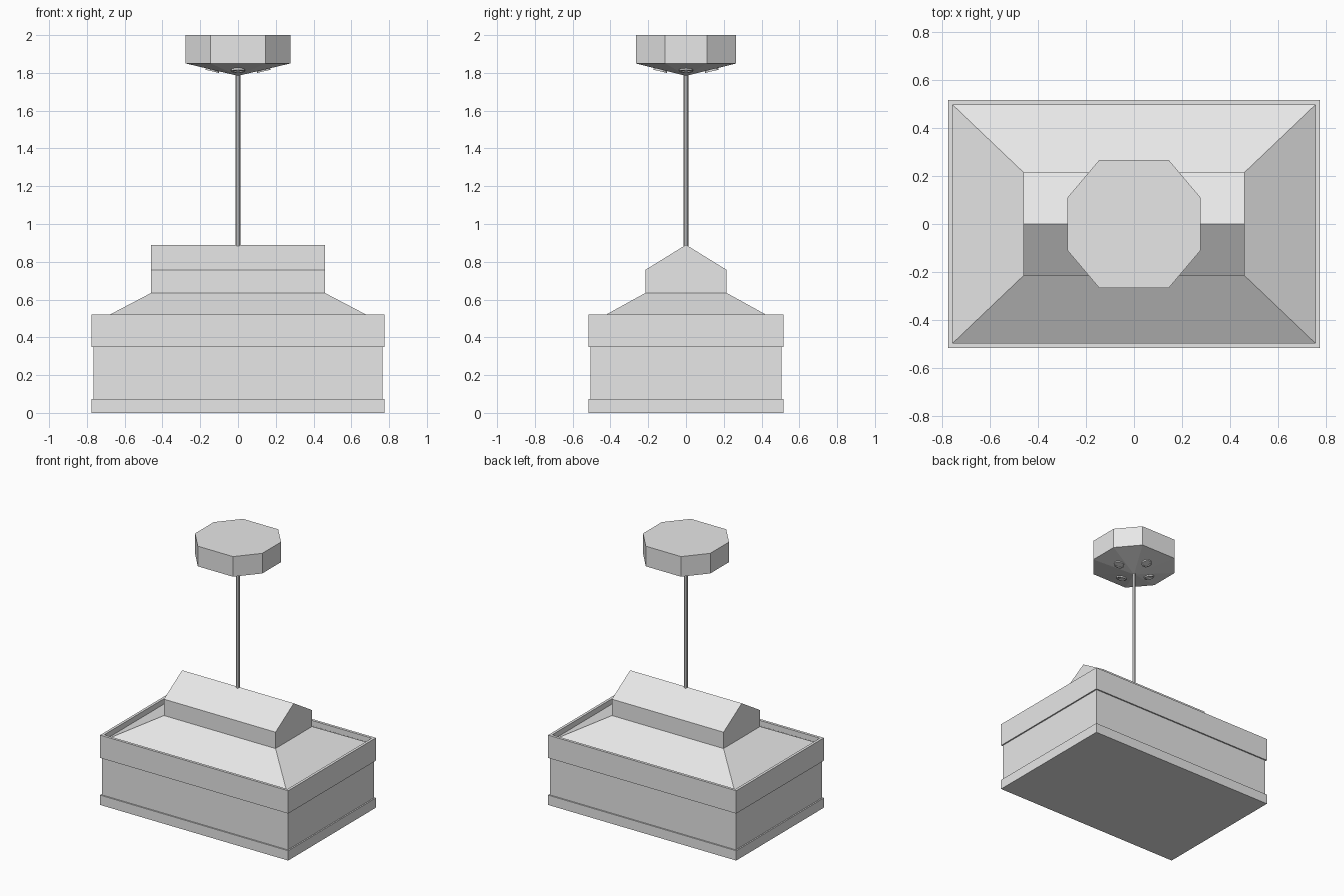
import bpy, bmesh, math
from mathutils import Vector, Matrix

if "Cube" in bpy.data.objects:
    bpy.data.objects.remove(bpy.data.objects["Cube"])

grey = bpy.data.materials.new("light grey")
grey.diffuse_color = (0.8, 0.8, 0.8, 1)
grey.use_nodes = True
grey.node_tree.nodes["Principled BSDF"].inputs["Base Color"].default_value = grey.diffuse_color


def finish(name, bm):
    bmesh.ops.remove_doubles(bm, verts=bm.verts, dist=1e-5)
    bmesh.ops.recalc_face_normals(bm, faces=bm.faces)
    me = bpy.data.meshes.new(name)
    bm.to_mesh(me)
    bm.free()
    me.materials.append(grey)
    ob = bpy.data.objects.new(name, me)
    bpy.context.collection.objects.link(ob)
    return ob


def loft(name, rings, bottom=False, top=False, matrix=None):
    """Skin a stack of equal-length point loops, with optional end caps."""
    bm = bmesh.new()
    loops = [[bm.verts.new(p) for p in r] for r in rings]
    for a, b in zip(loops, loops[1:]):
        n = len(a)
        for i in range(n):
            j = (i + 1) % n
            bm.faces.new((a[i], a[j], b[j], b[i]))
    if bottom:
        bm.faces.new(loops[0][::-1])
    if top:
        bm.faces.new(loops[-1])
    if matrix:
        bm.transform(matrix)
    return finish(name, bm)


def rect(x, y, z):
    return [(-x, -y, z), (x, -y, z), (x, y, z), (-x, y, z)]


def circle(r, z, n=16):
    return [(r * math.cos(2 * math.pi * i / n), r * math.sin(2 * math.pi * i / n), z)
            for i in range(n)]


# Shade: stepped box with a raised rim
outer, inset, inner = (0.775, 0.516), (0.765, 0.506), (0.755, 0.496)
loft("bottom_frame", [rect(*outer, 0), rect(*outer, 0.073), rect(*inset, 0.073)], bottom=True)
loft("side_panels", [rect(*inset, 0.073), rect(*inset, 0.35)])
loft("upper_rim", [rect(*inset, 0.35), rect(*outer, 0.35), rect(*outer, 0.52),
                   rect(*inner, 0.52), rect(*inner, 0.48)])

# Hipped roof sunk inside the rim
loft("hipped_roof", [rect(*inner, 0.48), rect(0.46, 0.215, 0.635)])

# Gabled top: house profile extruded along x
house = [(-0.215, 0.635), (0.215, 0.635), (0.215, 0.757), (0, 0.89), (-0.215, 0.757)]
loft("gabled_top", [[(x, y, z) for y, z in house] for x in (-0.46, 0.46)],
     bottom=True, top=True)

# Hanging rod
loft("hanging_rod", [circle(0.012, 0.88, 8), circle(0.012, 1.80, 8)], bottom=True, top=True)


# Ceiling mount: octagon with a shallow cone underneath
def octagon(s, z):
    pts = [(0.145, -0.266), (0.277, -0.11), (0.277, 0.11), (0.145, 0.266),
           (-0.145, 0.266), (-0.277, 0.11), (-0.277, -0.11), (-0.145, -0.266)]
    return [(x * s, y * s, z) for x, y in pts]


loft("ceiling_mount", [octagon(0.04, 1.787), octagon(1, 1.85), octagon(1, 2.0)],
     bottom=True, top=True)

# Four ring screws lying on the cone faces
tilt = math.atan2(0.063, 0.266)
for k in range(4):
    m = (Matrix.Rotation(k * math.pi / 2, 4, 'Z')
         @ Matrix.Translation(Vector((0.135, 0, 1.817)))
         @ Matrix.Rotation(-tilt, 4, 'Y'))
    loft(f"mount_screw_{k + 1}",
         [circle(0.036, 0.004), circle(0.036, -0.009), circle(0.026, -0.009),
          circle(0.026, -0.003)], top=True, matrix=m)
